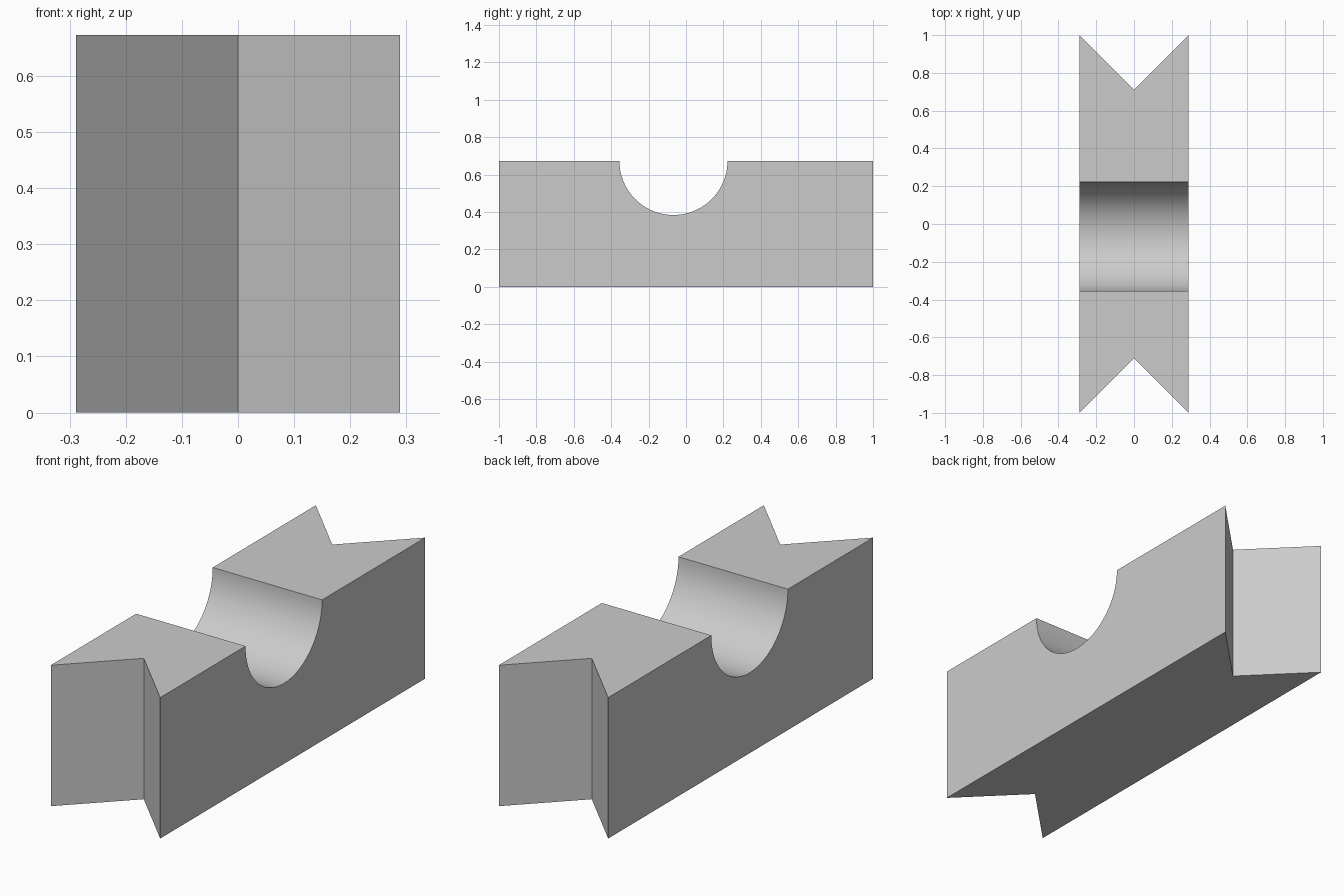
import bpy
import bmesh
import math

if "Cube" in bpy.data.objects:
    bpy.data.objects.remove(bpy.data.objects["Cube"], do_unlink=True)

HALF_WIDTH, HALF_LENGTH, HEIGHT = 0.289, 1.0, 0.673
NOTCH_Y = 0.711
GROOVE_Y, GROOVE_RADIUS = -0.067, 0.289

# Plain grey material
grey = bpy.data.materials.new("light_grey")
grey.use_nodes = True
colour = (0.6, 0.6, 0.6, 1.0)
grey.diffuse_color = colour
grey.node_tree.nodes["Principled BSDF"].inputs["Base Color"].default_value = colour

# Block with a V notch in each end, extruded from its plan
plan = [(-HALF_WIDTH, -HALF_LENGTH), (0, -NOTCH_Y), (HALF_WIDTH, -HALF_LENGTH),
        (HALF_WIDTH, HALF_LENGTH), (0, NOTCH_Y), (-HALF_WIDTH, HALF_LENGTH)]
bm = bmesh.new()
base = bm.faces.new([bm.verts.new((x, y, 0)) for x, y in plan])
extruded = bmesh.ops.extrude_face_region(bm, geom=[base])["geom"]
top = [v for v in extruded if isinstance(v, bmesh.types.BMVert)]
bmesh.ops.translate(bm, verts=top, vec=(0, 0, HEIGHT))
bmesh.ops.recalc_face_normals(bm, faces=bm.faces)
mesh = bpy.data.meshes.new("notched_block")
bm.to_mesh(mesh)
bm.free()
mesh.materials.append(grey)
block = bpy.data.objects.new("notched_block", mesh)
bpy.context.collection.objects.link(block)

# Half-round groove across the top
bpy.ops.mesh.primitive_cylinder_add(vertices=96, radius=GROOVE_RADIUS, depth=1,
                                    location=(0, GROOVE_Y, HEIGHT),
                                    rotation=(0, math.pi / 2, 0))
cutter = bpy.context.object
cutter.name = "groove_cutter"
cutter.hide_render = True
cutter.data.materials.append(grey)
groove = block.modifiers.new("groove", "BOOLEAN")
groove.operation = "DIFFERENCE"
groove.solver = "EXACT"
groove.object = cutter

bpy.ops.object.select_all(action="DESELECT")
block.select_set(True)
bpy.context.view_layer.objects.active = block
bpy.ops.object.modifier_apply(modifier=groove.name)
bpy.data.objects.remove(cutter, do_unlink=True)
bpy.ops.object.shade_smooth_by_angle(angle=math.radians(30))
